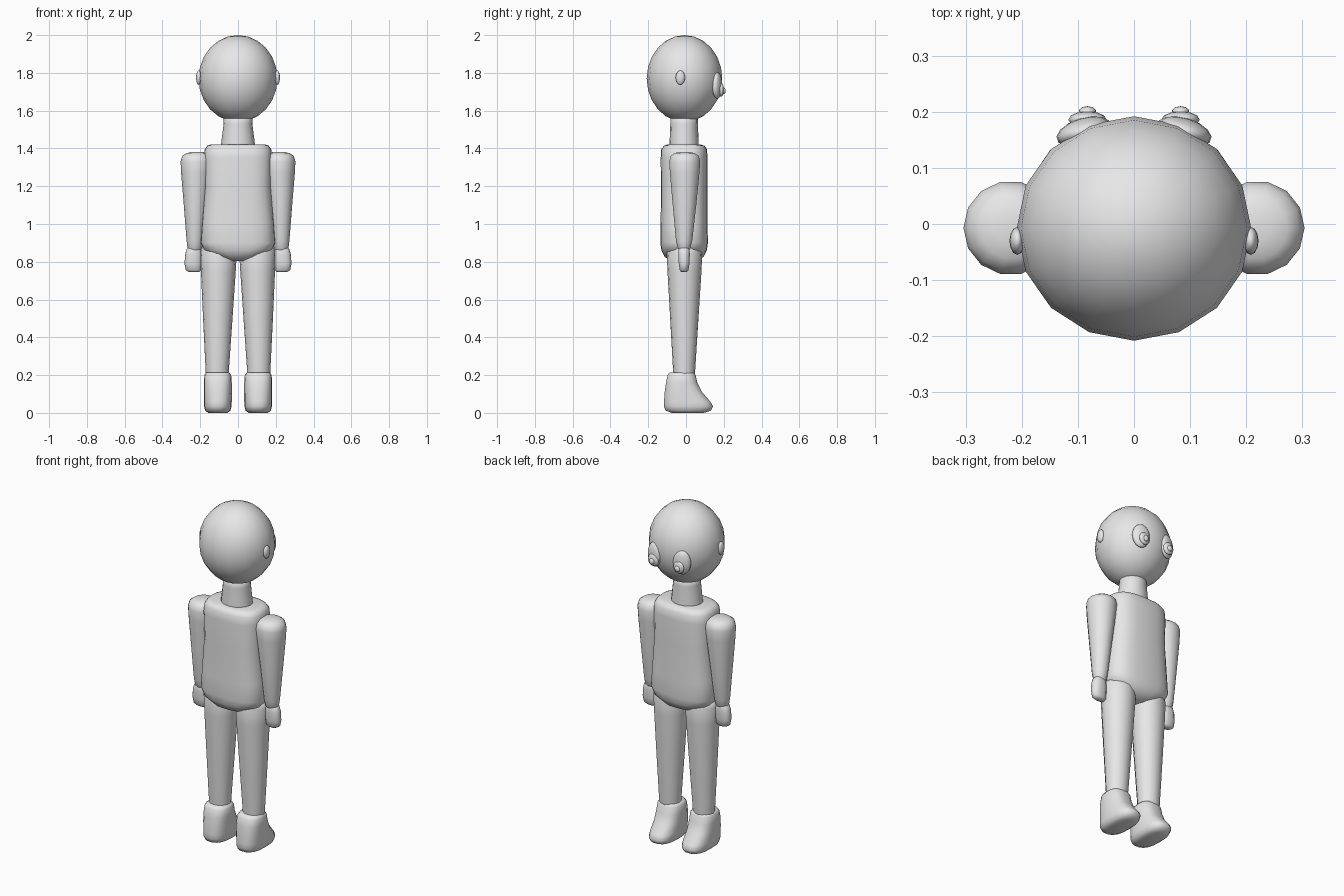
import bpy, bmesh, math

skin = bpy.data.materials.new("plain_grey")
skin.diffuse_color = (0.8, 0.8, 0.8, 1)


def finish(name, bm):
    bmesh.ops.recalc_face_normals(bm, faces=bm.faces)
    for f in bm.faces:
        f.smooth = True
    me = bpy.data.meshes.new(name)
    bm.to_mesh(me)
    bm.free()
    me.materials.append(skin)
    ob = bpy.data.objects.new(name, me)
    bpy.context.collection.objects.link(ob)
    return ob


def loft(name, rows, n=16, power=2.0):
    """Stack of superellipse rings; each row is (z, cx, cy, rx, ry)."""
    bm = bmesh.new()
    rings = []
    for z, cx, cy, rx, ry in rows:
        ring = []
        for i in range(n):
            a = 2 * math.pi * i / n
            c, s = math.cos(a), math.sin(a)
            px = math.copysign(abs(c) ** (2 / power), c)
            py = math.copysign(abs(s) ** (2 / power), s)
            ring.append(bm.verts.new((cx + rx * px, cy + ry * py, z)))
        rings.append(ring)
    for r0, r1 in zip(rings, rings[1:]):
        for i in range(n):
            j = (i + 1) % n
            bm.faces.new((r0[i], r0[j], r1[j], r1[i]))
    bm.faces.new(rings[0][::-1])
    bm.faces.new(rings[-1])
    return finish(name, bm)


def ball(name, centre, radii, segs=16, rings=12, turn=0.0):
    bm = bmesh.new()
    bmesh.ops.create_uvsphere(bm, u_segments=segs, v_segments=rings, radius=1)
    ct, st = math.cos(turn), math.sin(turn)
    for v in bm.verts:
        x, y, z = (v.co[k] * radii[k] for k in range(3))
        v.co = (centre[0] + ct * x - st * y, centre[1] + st * x + ct * y, centre[2] + z)
    return finish(name, bm)


# Head and neck (the face looks toward +y)
ball("head", (0, -0.008, 1.77), (0.209, 0.2, 0.23))
loft("neck", [(1.38, 0, -0.01, 0.092, 0.08), (1.43, 0, -0.01, 0.089, 0.077),
              (1.53, 0, -0.01, 0.076, 0.073), (1.58, 0, -0.01, 0.075, 0.072)])

# Torso with rounded shoulders and a rounded seat
loft("torso", [(0.803, 0, -0.01, 0.035, 0.06), (0.825, 0, -0.01, 0.105, 0.103),
               (0.86, 0, -0.01, 0.18, 0.12), (0.9, 0, -0.01, 0.199, 0.126),
               (1.0, 0, -0.01, 0.192, 0.124), (1.2, 0, -0.01, 0.176, 0.123),
               (1.35, 0, -0.01, 0.18, 0.124), (1.395, 0, -0.01, 0.176, 0.121),
               (1.415, 0, -0.01, 0.163, 0.107), (1.422, 0, -0.01, 0.14, 0.085)],
     n=24, power=2.9)

for side, s in (("left", -1), ("right", 1)):
    # Arm and hand
    loft(side + "_arm", [(0.85, s * .229, -.01, .025, .022), (0.87, s * .229, -.01, .038, .033),
                         (0.91, s * .229, -.01, .043, .044), (1.1, s * .226, -.008, .061, .064),
                         (1.27, s * .222, -.007, .079, .08), (1.33, s * .22, -.007, .084, .084),
                         (1.36, s * .219, -.007, .077, .076), (1.375, s * .217, -.007, .057, .056),
                         (1.382, s * .215, -.007, .025, .025)], n=14)
    loft(side + "_hand", [(0.745, s * .232, -.01, .026, .014), (0.756, s * .236, -.01, .041, .024),
                          (0.79, s * .238, -.01, .045, .029), (0.84, s * .236, -.01, .044, .031),
                          (0.868, s * .234, -.01, .037, .029), (0.885, s * .23, -.01, .025, .02)],
         n=14, power=2.4)
    # Leg and shoe
    loft(side + "_leg", [(0.18, s * .11, -.01, .059, .055), (0.215, s * .11, -.01, .061, .058),
                         (0.5, s * .107, -.009, .078, .075), (0.75, s * .104, -.008, .092, .09),
                         (0.85, s * .103, -.008, .097, .094), (0.88, s * .103, -.008, .085, .083)])
    loft(side + "_shoe", [(0.0, s * .107, .01, .05, .085), (0.012, s * .107, .012, .067, .121),
                          (0.035, s * .107, .013, .073, .132), (0.06, s * .107, .006, .074, .124),
                          (0.11, s * .107, -.014, .074, .1), (0.16, s * .107, -.023, .074, .084),
                          (0.2, s * .107, -.023, .071, .075), (0.215, s * .107, -.022, .06, .064)],
         n=18, power=2.6)
    # Ear
    ball(side + "_ear", (s * .208, -.03, 1.775), (.014, .025, .038), 12, 8)
    # Eye made of three nested domes
    ball(side + "_eye_white", (s * .09, .165, 1.733), (.05, .024, .07), 14, 10, -s * .3)
    ball(side + "_iris", (s * .083, .186, 1.71), (.034, .015, .036), 12, 8)
    ball(side + "_pupil", (s * .083, .2, 1.705), (.016, .01, .017), 10, 8)
